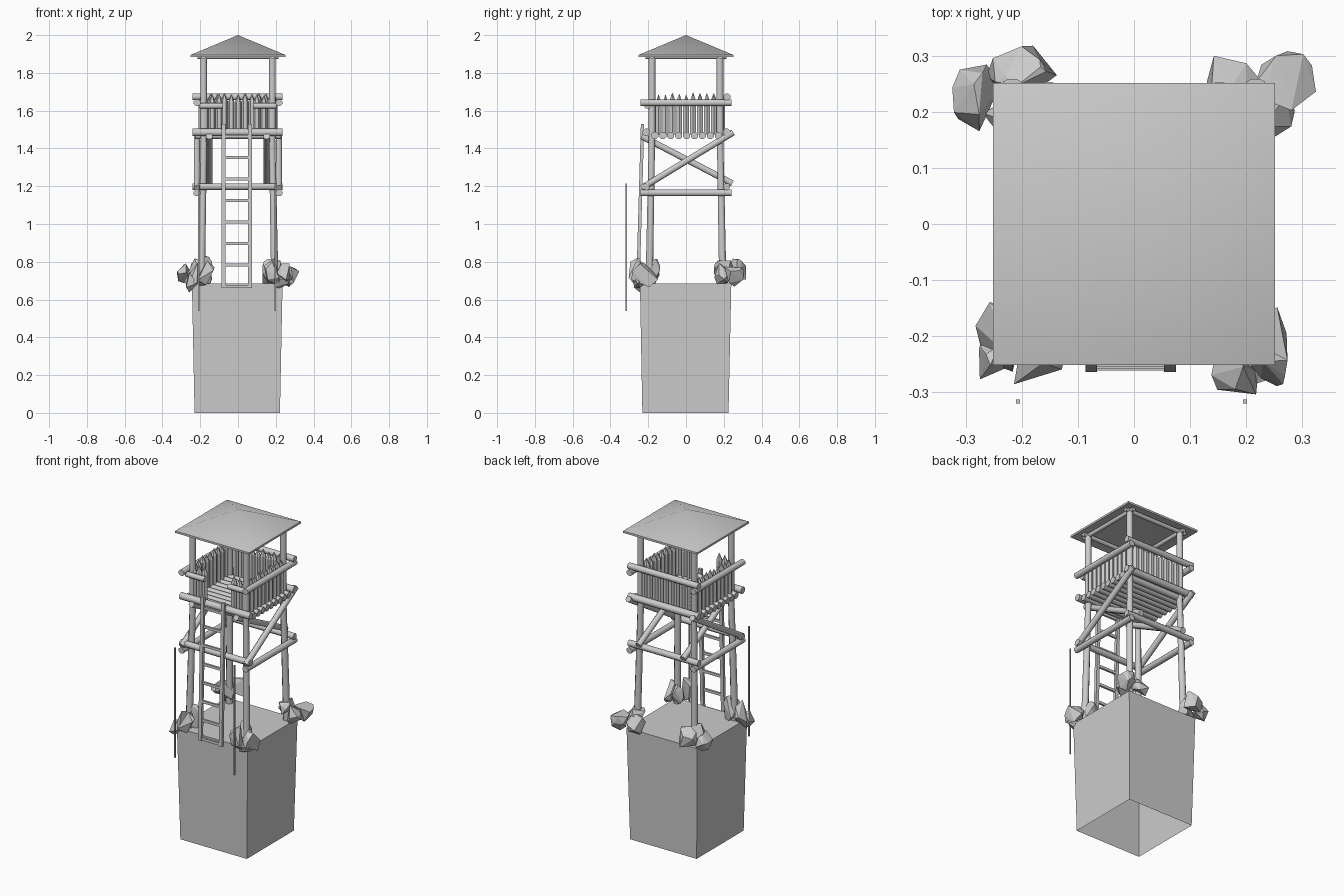
import bpy, bmesh, math, random
from mathutils import Vector, Matrix

if "Cube" in bpy.data.objects:
    bpy.data.objects.remove(bpy.data.objects["Cube"])

random.seed(4)


def finish(name, bm, smooth=None):
    bmesh.ops.recalc_face_normals(bm, faces=bm.faces)
    me = bpy.data.meshes.new(name)
    bm.to_mesh(me)
    bm.free()
    ob = bpy.data.objects.new(name, me)
    bpy.context.collection.objects.link(ob)
    if smooth:
        bpy.ops.object.select_all(action='DESELECT')
        ob.select_set(True)
        bpy.context.view_layer.objects.active = ob
        bpy.ops.object.shade_smooth_by_angle(angle=math.radians(smooth))
    return ob


def add_log(bm, p, q, r, r2=None, sides=8):
    # tapered cylinder between two points
    p, q = Vector(p), Vector(q)
    d = q - p
    m = Matrix.Translation((p + q) / 2) @ d.to_track_quat('Z', 'Y').to_matrix().to_4x4()
    m = m @ Matrix.Rotation(math.pi / sides, 4, 'Z')
    bmesh.ops.create_cone(bm, cap_ends=True, segments=sides, radius1=r,
                          radius2=r if r2 is None else r2, depth=d.length, matrix=m)


def log(name, p, q, r=0.019, r2=None, sides=8):
    bm = bmesh.new()
    add_log(bm, p, q, r, r2, sides)
    return finish(name, bm, 50)


def add_box(bm, centre, size):
    m = Matrix.Translation(centre) @ Matrix.Diagonal((*size, 1))
    return bmesh.ops.create_cube(bm, size=1, matrix=m)['verts']


def add_stake(bm, x, y, z0, z1):
    # pole with a sharpened tip
    tip = 0.042
    add_log(bm, (x, y, z0), (x, y, z1 - tip), 0.018, sides=6)
    add_log(bm, (x, y, z1 - tip), (x, y, z1), 0.018, 0.001, sides=6)


# tapered plinth, open underneath
bm = bmesh.new()
lo = [bm.verts.new((-0.004 + sx * 0.226, -0.003 + sy * 0.228, 0))
      for sx, sy in ((-1, -1), (1, -1), (1, 1), (-1, 1))]
hi = [bm.verts.new((-0.004 + sx * 0.24, -0.002 + sy * 0.242, 0.686))
      for sx, sy in ((-1, -1), (1, -1), (1, 1), (-1, 1))]
for i in range(4):
    j = (i + 1) % 4
    bm.faces.new((lo[i], lo[j], hi[j], hi[i]))
bm.faces.new(hi)
finish("plinth", bm)

# corner posts: leaning legs and straight uprights
for sx in (-1, 1):
    for sy in (-1, 1):
        log("leg", (sx * 0.195, sy * 0.195, 0.68), (sx * 0.18, sy * 0.18, 1.47), 0.021, 0.018)
        log("roof_post", (sx * 0.182, sy * 0.18, 1.45), (sx * 0.182, sy * 0.18, 1.895), 0.019)

# horizontal beams lashed around the posts
for y in (-0.21, 0.215):
    log("cross_beam", (-0.24, y, 1.198), (0.236, y, 1.198))
    log("platform_beam", (-0.24, y, 1.485), (0.236, y, 1.485), 0.021)
log("back_rail", (-0.24, 0.217, 1.673), (0.236, 0.217, 1.673))
for s in (-1, 1):
    x = s * 0.217
    log("side_beam", (x, -0.24, 1.165), (x, 0.24, 1.165))
    log("side_rail", (x, -0.24, 1.642), (x, 0.24, 1.642))
    # diagonal braces, one outside the legs and one inside
    log("outer_brace", (x, -0.235, 1.19), (x, 0.25, 1.485), 0.018)
    log("inner_brace", (s * 0.152, -0.235, 1.465), (s * 0.152, 0.245, 1.215), 0.018)
    # short front rails either side of the entrance
    log("front_rail", (s * 0.08, -0.205, 1.625), (s * 0.205, -0.205, 1.625), 0.016)

# floor of logs
bm = bmesh.new()
for i in range(9):
    y = -0.165 + i * 0.042
    add_log(bm, (-0.228, y, 1.468), (0.228, y, 1.468), 0.020)
finish("platform_floor", bm, 50)

# palisade of sharpened stakes
bm = bmesh.new()
for i in range(9):
    t = -0.145 + i * 0.0365
    for s in (-1, 1):
        add_stake(bm, s * 0.19, t, 1.475, 1.69 + random.uniform(-0.008, 0.006))
    add_stake(bm, t, 0.19, 1.475, 1.69 + random.uniform(-0.008, 0.006))
for s in (-1, 1):
    for i in range(3):
        add_stake(bm, s * (0.10 + 0.037 * i), -0.18, 1.475, 1.688 + random.uniform(-0.008, 0.006))
finish("palisade", bm)

# hollow pyramid roof with a thin eave
bm = bmesh.new()
rings = []
for half, z in ((0.251, 1.895), (0.251, 1.883), (0.236, 1.883)):
    rings.append([bm.verts.new((sx * half, sy * half, z))
                  for sx, sy in ((-1, -1), (1, -1), (1, 1), (-1, 1))])
top, under = bm.verts.new((0, 0, 2.0)), bm.verts.new((0, 0, 1.982))
for i in range(4):
    j = (i + 1) % 4
    bm.faces.new((rings[0][i], rings[0][j], top))
    bm.faces.new((rings[2][j], rings[2][i], under))
    for a, b in zip(rings, rings[1:]):
        bm.faces.new((a[i], b[i], b[j], a[j]))
finish("roof", bm, 50)
for s in (-1, 1):
    log("roof_beam_x", (-0.215, s * 0.182, 1.886), (0.215, s * 0.182, 1.886), 0.013)
    log("roof_beam_y", (s * 0.182, -0.215, 1.886), (s * 0.182, 0.215, 1.886), 0.013)

# leaning ladder
bm = bmesh.new()
for x in (-0.076, 0.064):
    for v in add_box(bm, (x, 0, 1.095), (0.021, 0.018, 0.87)):
        v.co.y += -0.255 + (v.co.z - 0.66) * 0.025 / 0.87
for i in range(8):
    z = 0.67 + i * 0.1135
    add_box(bm, (-0.006, -0.255 + (z - 0.66) * 0.0287, z), (0.13, 0.012, 0.016))
finish("ladder", bm)

# thin rods in front of the corners
for x in (-0.207, 0.198):
    bm = bmesh.new()
    add_box(bm, (x, -0.316, 0.878), (0.007, 0.007, 0.675))
    finish("rod", bm)

# angular boulders around each leg foot
spots = {
    (-1, -1): [(-0.245, -0.215, .73, .047, .07, .08), (-0.185, -0.255, .745, .06, .048, .07),
               (-0.17, -0.185, .75, .045, .045, .075), (-0.25, -0.25, .69, .035, .04, .05)],
    (1, -1): [(0.25, -0.22, .73, .045, .07, .07), (0.19, -0.26, .745, .06, .05, .07),
              (0.17, -0.18, .755, .045, .045, .07), (0.23, -0.25, .69, .04, .035, .04)],
    (-1, 1): [(-0.195, 0.265, .74, .068, .055, .075), (-0.28, 0.225, .735, .042, .06, .06),
              (-0.215, 0.2, .75, .055, .05, .075)],
    (1, 1): [(0.27, 0.255, .745, .052, .055, .07), (0.245, 0.195, .73, .04, .045, .07),
             (0.165, 0.25, .73, .055, .052, .06), (0.19, 0.2, .755, .05, .05, .07)],
}
for group in spots.values():
    bm = bmesh.new()
    for x, y, z, rx, ry, rz in group:
        pts = []
        for k in range(13):
            d = Vector([random.gauss(0, 1) for _ in range(3)]).normalized() * random.uniform(0.95, 1.12)
            pts.append(bm.verts.new((x + d.x * rx, y + d.y * ry, z + d.z * rz)))
        hull = bmesh.ops.convex_hull(bm, input=pts)
        inner = [v for v in hull['geom_interior'] if isinstance(v, bmesh.types.BMVert)]
        bmesh.ops.delete(bm, geom=inner, context='VERTS')
    finish("boulders", bm)
